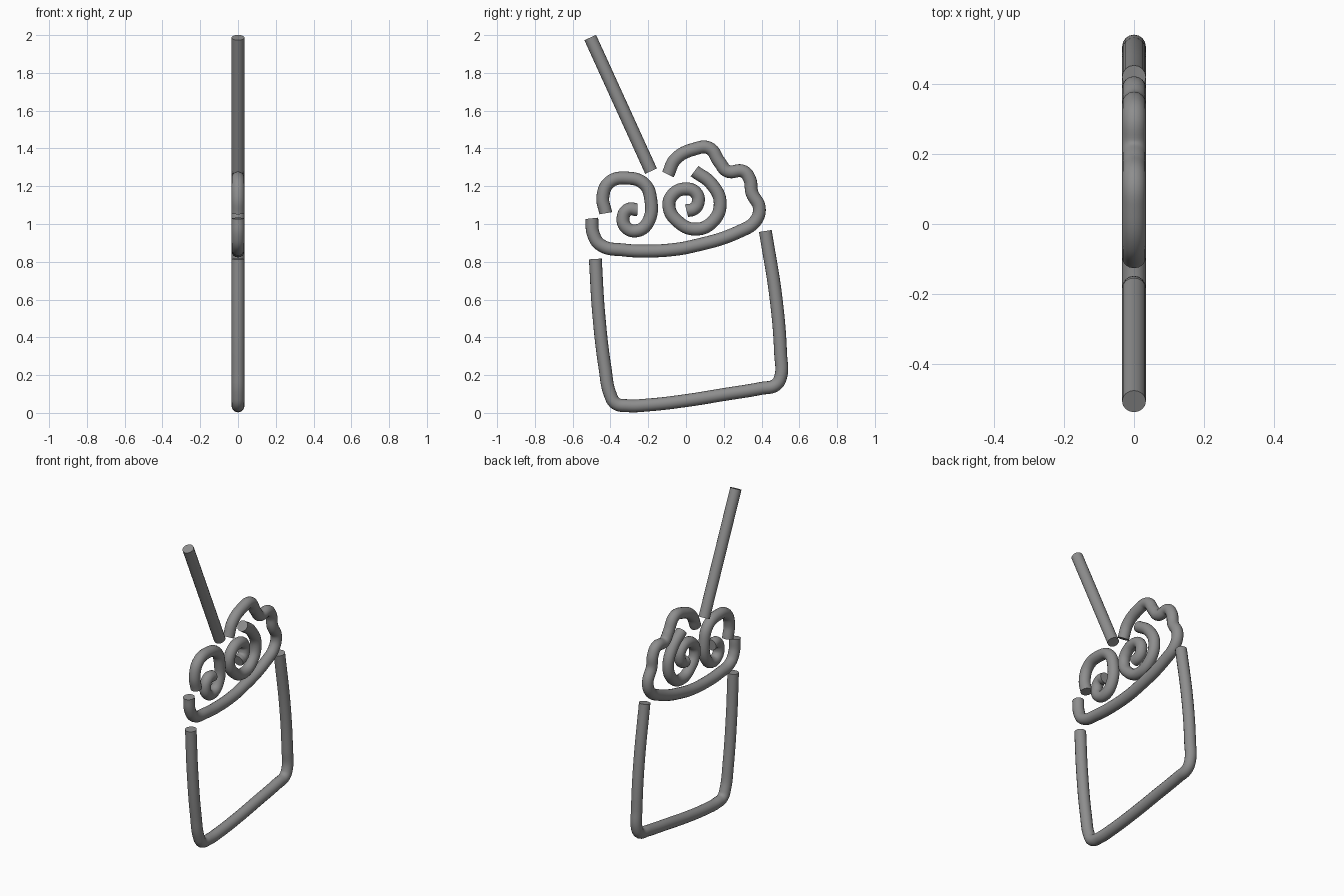
import bpy

R = 0.034  # tube radius

# Dark grey for every part
grey = bpy.data.materials.new("dark_grey")
grey.diffuse_color = (0.27, 0.27, 0.27, 1)


def tube(name, points):
    """Round tube with flat ends, bent through (y, z) points in the plane x = 0."""
    cu = bpy.data.curves.new(name, 'CURVE')
    cu.dimensions = '3D'
    cu.bevel_depth = R
    cu.bevel_resolution = 6
    cu.resolution_u = 8
    cu.use_fill_caps = True
    cu.materials.append(grey)
    sp = cu.splines.new('BEZIER')
    sp.bezier_points.add(len(points) - 1)
    for bp, (y, z) in zip(sp.bezier_points, points):
        bp.co = (0, y, z)
        bp.handle_left_type = bp.handle_right_type = 'AUTO'
    ob = bpy.data.objects.new(name, cu)
    bpy.context.collection.objects.link(ob)
    bpy.ops.object.select_all(action='DESELECT')
    ob.select_set(True)
    bpy.context.view_layer.objects.active = ob
    bpy.ops.object.convert(target='MESH')
    bpy.ops.object.shade_smooth_by_angle()


# Drinking straw
tube("straw", [(-0.507, 1.987), (-0.185, 1.28)])

# Open-topped cup outline
tube("cup_outline", [
    (-0.48, 0.815), (-0.462, 0.524), (-0.428, 0.233), (-0.402, 0.10),
    (-0.372, 0.05), (-0.31, 0.038), (-0.2, 0.042), (0.0, 0.065), (0.2, 0.097),
    (0.4, 0.13), (0.474, 0.147), (0.501, 0.19), (0.501, 0.31),
    (0.477, 0.603), (0.42, 0.963)])

# Whipped cream: rim and wavy top
tube("cream_outline", [
    (-0.499, 1.03), (-0.49, 0.945), (-0.452, 0.889), (-0.325, 0.862),
    (-0.19, 0.857), (-0.08, 0.863), (0.02, 0.879), (0.282, 0.96), (0.367, 1.015),
    (0.388, 1.085), (0.349, 1.165), (0.338, 1.235), (0.305, 1.278),
    (0.219, 1.28), (0.177, 1.328), (0.122, 1.402), (0.045, 1.397),
    (-0.055, 1.344), (-0.096, 1.262)])

# Cream swirls
tube("left_swirl", [
    (-0.425, 1.057), (-0.44, 1.145), (-0.404, 1.222), (-0.309, 1.243),
    (-0.222, 1.213), (-0.187, 1.132), (-0.201, 1.01), (-0.256, 0.965),
    (-0.315, 0.98), (-0.333, 1.035), (-0.305, 1.077), (-0.257, 1.075)])
tube("right_swirl", [
    (0.045, 1.28), (0.135, 1.212), (0.181, 1.11), (0.139, 1.01),
    (0.045, 0.973), (-0.045, 1.015), (-0.09, 1.09), (-0.07, 1.155),
    (0.0, 1.186), (0.054, 1.163), (0.064, 1.113), (0.042, 1.08), (0.003, 1.07)])
